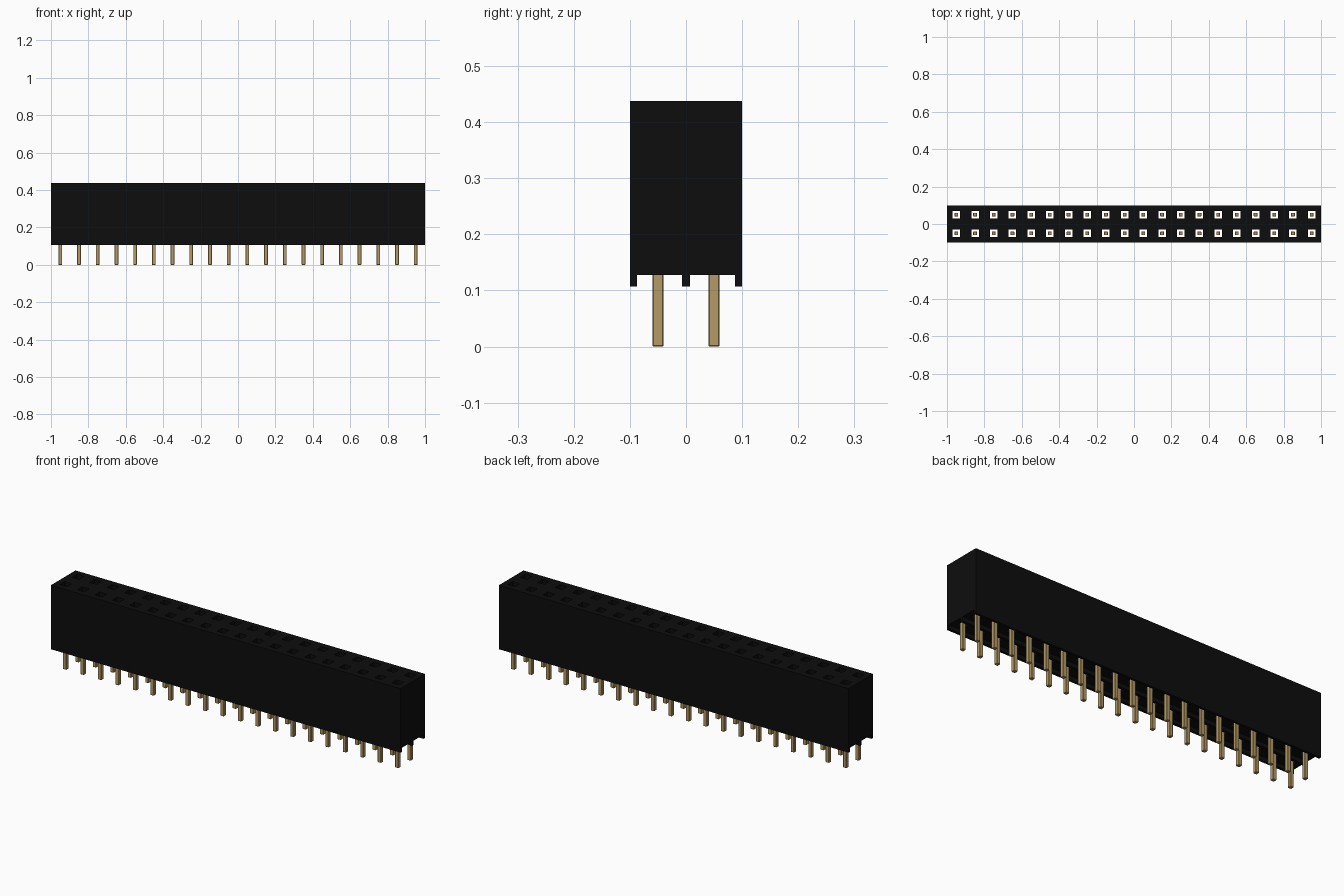
import bpy, bmesh
from mathutils import Matrix

if "Cube" in bpy.data.objects:
    bpy.data.objects.remove(bpy.data.objects["Cube"])

COLS, PITCH = 20, 0.1
Z_BOT, Z_CH, Z_TOP = 0.107, 0.128, 0.438
SITES = [(-0.95 + PITCH * i, y) for i in range(COLS) for y in (-0.05, 0.05)]


def material(name, rgb):
    m = bpy.data.materials.new(name)
    m.diffuse_color = (*rgb, 1)
    m.use_nodes = True
    m.node_tree.nodes["Principled BSDF"].inputs["Base Color"].default_value = m.diffuse_color
    return m


def make_object(name, bm, mat=None):
    bmesh.ops.recalc_face_normals(bm, faces=bm.faces)
    me = bpy.data.meshes.new(name)
    bm.to_mesh(me)
    bm.free()
    ob = bpy.data.objects.new(name, me)
    bpy.context.collection.objects.link(ob)
    if mat:
        me.materials.append(mat)
    return ob


def boxes(bm, width, z0, z1):
    """One square upright bar at every contact position."""
    for x, y in SITES:
        mat = Matrix.Translation((x, y, (z0 + z1) / 2)) @ Matrix.Diagonal((width, width, z1 - z0, 1))
        bmesh.ops.create_cube(bm, size=1, matrix=mat)


black = material("black plastic", (0.004, 0.004, 0.004))
brass = material("brass", (0.46, 0.32, 0.13))

# housing: end profile with two channels underneath, extruded lengthwise
half = [(0.007, Z_BOT), (0.007, Z_CH), (0.087, Z_CH), (0.087, Z_BOT), (0.1, Z_BOT), (0.1, Z_TOP)]
profile = half + [(-y, z) for y, z in reversed(half)]
bm = bmesh.new()
face = bm.faces.new([bm.verts.new((-1, y, z)) for y, z in profile])
ext = bmesh.ops.extrude_face_region(bm, geom=[face])
bmesh.ops.translate(bm, vec=(2, 0, 0), verts=[v for v in ext["geom"] if isinstance(v, bmesh.types.BMVert)])
housing = make_object("socket_housing", bm, black)

# square sockets cut right through the housing
bm = bmesh.new()
boxes(bm, 0.04, 0.05, 0.5)
cutter = make_object("hole_cutter", bm)
cutter.hide_render = True
mod = housing.modifiers.new("holes", 'BOOLEAN')
mod.operation = 'DIFFERENCE'
mod.solver = 'EXACT'
mod.object = cutter
bpy.context.view_layer.objects.active = housing
bpy.ops.object.modifier_apply(modifier=mod.name)
bpy.data.objects.remove(cutter)

# contact pins with slightly chamfered edges
bm = bmesh.new()
boxes(bm, 0.02, 0.0, 0.32)
bmesh.ops.bevel(bm, geom=bm.edges[:], offset=0.002, segments=1, affect='EDGES')
make_object("contact_pins", bm, brass)
